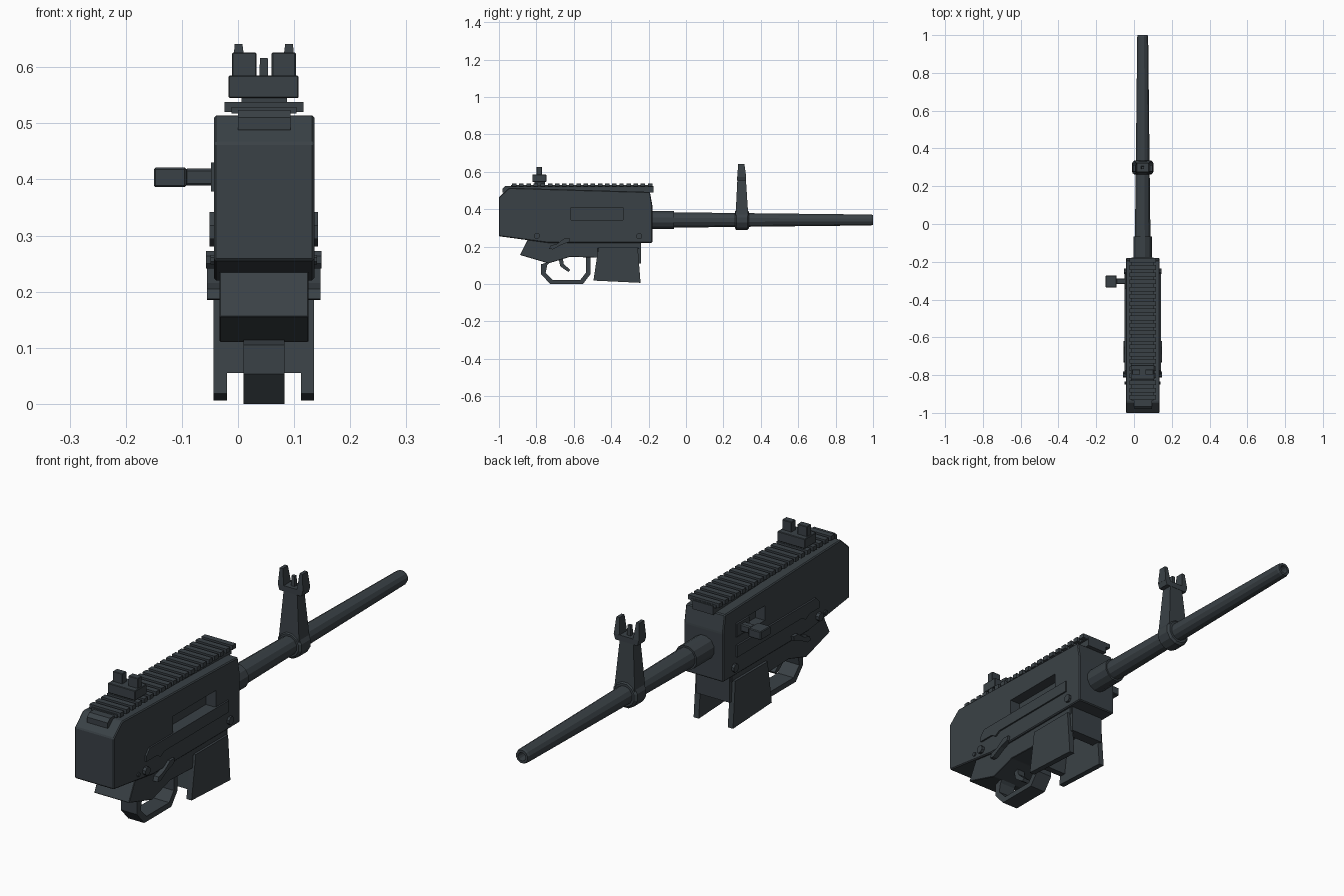
import bpy, bmesh, math
from mathutils import Vector

if "Cube" in bpy.data.objects:
    bpy.data.objects.remove(bpy.data.objects["Cube"])

CX = 0.046   # centre plane of the gun in x
BZ = 0.342   # barrel axis height

gunmetal = bpy.data.materials.new("gunmetal_slate")
gunmetal.diffuse_color = (0.042, 0.053, 0.061, 1)
gunmetal.use_nodes = True
gunmetal.node_tree.nodes["Principled BSDF"].inputs["Base Color"].default_value = gunmetal.diffuse_color


def finish(name, bm, bevel=0):
    bmesh.ops.recalc_face_normals(bm, faces=bm.faces)
    if bevel:
        bmesh.ops.bevel(bm, geom=bm.edges[:], offset=bevel, segments=1, affect='EDGES')
    me = bpy.data.meshes.new(name)
    bm.to_mesh(me)
    bm.free()
    me.materials.append(gunmetal)
    ob = bpy.data.objects.new(name, me)
    bpy.context.collection.objects.link(ob)
    return ob


def prism(name, pts, x0, x1, bevel=0):
    """Side profile (y, z) extruded across x."""
    bm = bmesh.new()
    f = bm.faces.new([bm.verts.new((x0, y, z)) for y, z in pts])
    ext = bmesh.ops.extrude_face_region(bm, geom=[f])
    vs = [e for e in ext['geom'] if isinstance(e, bmesh.types.BMVert)]
    bmesh.ops.translate(bm, verts=vs, vec=(x1 - x0, 0, 0))
    return finish(name, bm, bevel)


def box(name, x, y, z, bevel=0):
    return prism(name, [(y[0], z[0]), (y[1], z[0]), (y[1], z[1]), (y[0], z[1])], x[0], x[1], bevel)


def both_sides(name, pts, a, b, bevel=0):
    """Same profile on the left and right, from offset a to b off the centre plane."""
    for side, s in (("left", -1), ("right", 1)):
        prism(f"{name}_{side}", pts, CX + s * a, CX + s * b, bevel)


def disc(y, z, r, n=8):
    return [(y + r * math.cos(math.tau * (i + .5) / n), z + r * math.sin(math.tau * (i + .5) / n))
            for i in range(n)]


def lathe(name, prof, n=12):
    """(y, radius) rings around the barrel axis, capped at both ends."""
    bm = bmesh.new()
    rings = []
    for y, r in prof:
        rings.append([bm.verts.new((CX + r * math.cos(math.tau * (i + .5) / n), y,
                                    BZ + r * math.sin(math.tau * (i + .5) / n))) for i in range(n)])
    for a, b in zip(rings, rings[1:]):
        for i in range(n):
            bm.faces.new((a[i], a[(i + 1) % n], b[(i + 1) % n], b[i]))
    bm.faces.new(rings[0])
    bm.faces.new(rings[-1])
    return finish(name, bm)


def taper(name, bottom, top, z0, z1):
    """Tapered post; bottom/top are (x0, x1, y0, y1)."""
    bm = bmesh.new()
    q = []
    for (x0, x1, y0, y1), z in ((bottom, z0), (top, z1)):
        q.append([bm.verts.new(p) for p in ((x0, y0, z), (x1, y0, z), (x1, y1, z), (x0, y1, z))])
    for i in range(4):
        j = (i + 1) % 4
        bm.faces.new((q[0][i], q[0][j], q[1][j], q[1][i]))
    bm.faces.new(q[0])
    bm.faces.new(q[1])
    return finish(name, bm)


# upper receiver with recessed ports
body = prism("upper_receiver", [(-1, .255), (-.74, .22), (-.18, .22), (-.18, .42), (-.193, .492),
                                (-.945, .514), (-1, .465)], -.043, .136, .004)
for x, y, z in (((.09, .2), (-.615, -.337), (.34, .41)), ((-.1, 0.0), (-.45, -.262), (.372, .432))):
    cutter = box("port_cutter", x, y, z)
    cutter.hide_render = True
    m = body.modifiers.new("port", 'BOOLEAN')
    m.operation, m.object, m.solver = 'DIFFERENCE', cutter, 'EXACT'
    bpy.context.view_layer.objects.active = body
    bpy.ops.object.modifier_apply(modifier=m.name)
    bpy.data.objects.remove(cutter)

# charging handle on the left
box("charging_slide", (-.048, .01), (-.345, -.264), (.378, .43))
box("charging_shaft", (-.095, -.04), (-.318, -.288), (.389, .419), .004)
box("charging_knob", (-.15, -.092), (-.336, -.272), (.386, .421), .003)

# top rail
prism("rail_base", [(-.98, .488), (-.175, .488), (-.175, .524), (-.965, .524), (-.98, .51)], 0, .094)
box("rail_plate", (-.012, .104), (-.935, -.178), (.517, .529))
N = 20
for i in range(N):
    y = -.93 + i * (.75 - .024) / (N - 1)
    box(f"rail_tooth_{i + 1}", (-.024, .117), (y, y + .024), (.52, .538))

# rear sight
box("rear_sight_foot", (.006, .087), (-.81, -.755), (.53, .55))
box("rear_sight_block", (-.017, .108), (-.822, -.747), (.545, .585), .002)
for side, x in (("left", (-.011, .033)), ("right", (.06, .103))):
    box(f"rear_sight_post_{side}", x, (-.798, -.77), (.58, .626), .002)

# barrel, sleeve and bored muzzle
lathe("barrel_sleeve", [(-.2, .05), (-.065, .05)])
lathe("barrel", [(-.1, .043), (.3, .038), (.99, .03), (1, .027), (1, .017), (.95, .017)])

# front sight
lathe("front_sight_collar", [(.262, .047), (.27, .056), (.328, .056), (.336, .047)])
taper("front_sight_stem", (CX - .046, CX + .046, .265, .333), (CX - .03, CX + .03, .275, .32), .365, .565)
taper("front_sight_bridge", (CX - .05, CX + .05, .274, .322), (CX - .057, CX + .057, .274, .322), .552, .575)
taper("front_sight_pin", (CX - .008, CX + .008, .29, .306), (CX - .007, CX + .007, .291, .305), .57, .616)
for side, s in (("left", -1), ("right", 1)):
    lo = sorted((CX + s * .057, CX + s * .03))
    hi = sorted((CX + s * .052, CX + s * .038))
    taper(f"front_sight_ear_{side}", (*lo, .274, .322), (*hi, .279, .312), .573, .641)

# lower receiver
prism("lower_receiver", [(-.845, .24), (-.888, .155), (-.735, .11), (-.62, .145), (-.47, .14),
                         (-.47, .19), (-.25, .19), (-.25, .24)], -.033, .126, .002)

# magazine well: side plates, rear and front walls
both_sides("magazine_well_plate", [(-.495, .018), (-.243, .006), (-.258, .196), (-.468, .196)], .066, .0895)
prism("magazine_well_rear_wall", [(-.487, .055), (-.46, .055), (-.44, .196), (-.468, .196)], -.03, .122)
box("magazine_well_front_wall", (-.03, .122), (-.285, -.241), (.11, .225))

# trigger guard: strip through outer and inner outline
outer = [(-.735, .118), (-.775, .105), (-.775, .053), (-.727, 0), (-.551, 0), (-.51, .053), (-.51, .15)]
inner = [(-.535, .15), (-.535, .06), (-.565, .022), (-.713, .022), (-.75, .06), (-.742, .1), (-.72, .125)]
prism("trigger_guard", outer + inner, .01, .083)

# trigger
prism("trigger", [(-.685, .15), (-.672, .095), (-.65, .078), (-.628, .064), (-.618, .075), (-.638, .092),
                  (-.654, .108), (-.66, .15)], CX - .017, CX + .017)

# side strips, selectors and pins
both_sides("side_strip", [(-.797, .318), (-.775, .342), (-.262, .342), (-.262, .294), (-.68, .294),
                          (-.705, .28), (-.73, .294), (-.797, .294)], .085, .0965)
both_sides("selector_lever", [(-.732, .187), (-.712, .185), (-.665, .21), (-.625, .224), (-.62, .243),
                              (-.65, .243), (-.69, .215), (-.725, .205)], .075, .101)
both_sides("rear_pin", disc(-.797, .257, .017), .08, .103)
both_sides("small_pin", disc(-.842, .257, .009), .08, .095)
both_sides("front_pin", disc(-.25, .255, .017), .08, .1)
